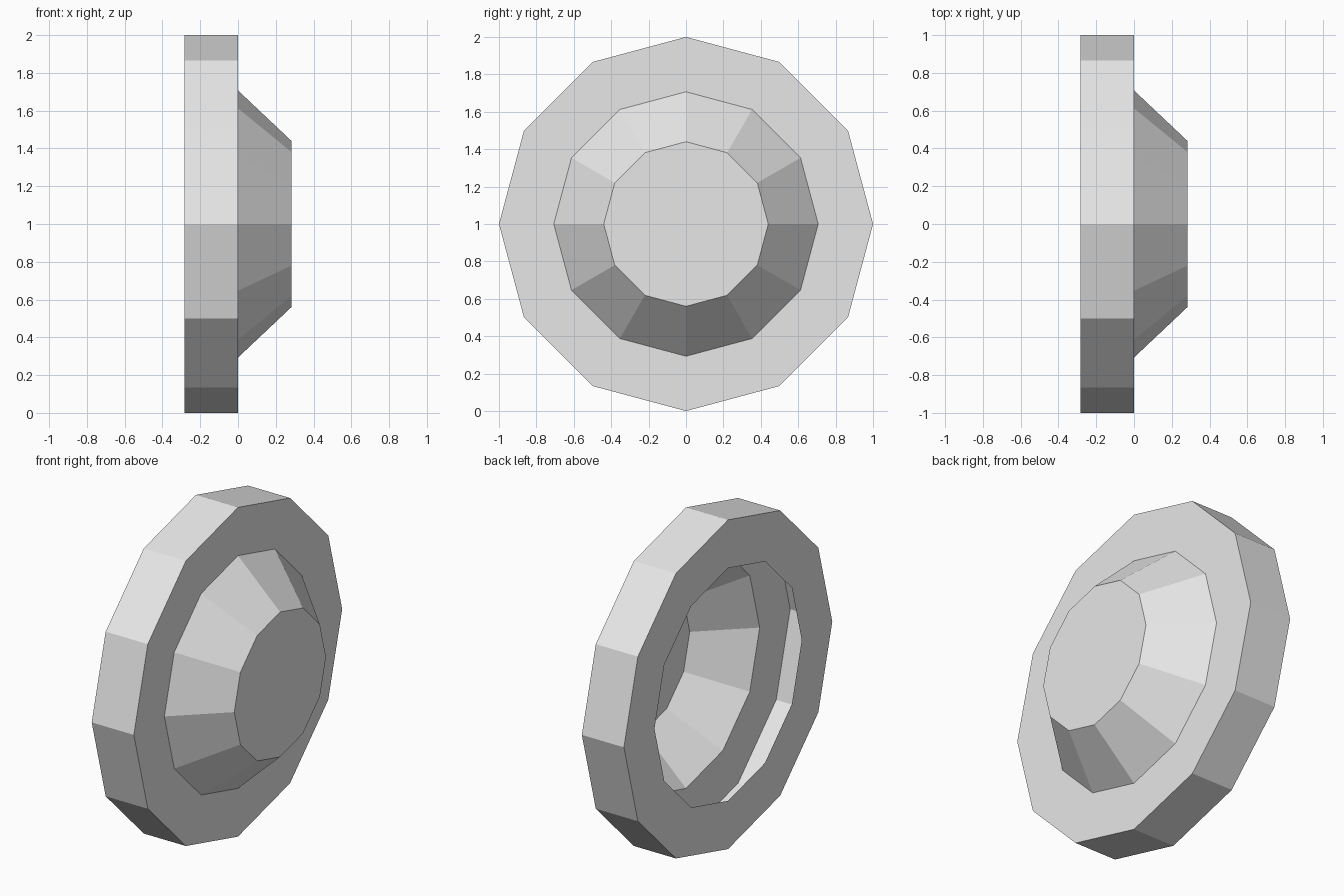
import bpy
import bmesh
from math import sin, cos, pi

SIDES = 12
HALF = 0.283       # half the total depth along x
OUTER = 1.0
OPENING = 0.707
CAP = 0.44

cube = bpy.data.objects.get("Cube")
if cube:
    bpy.data.objects.remove(cube, do_unlink=True)

grey = bpy.data.materials.new("light grey")
grey.use_nodes = True
grey.diffuse_color = (0.8, 0.8, 0.8, 1)
grey.node_tree.nodes["Principled BSDF"].inputs["Base Color"].default_value = (0.8, 0.8, 0.8, 1)


def lathe(name, profile, capped=False):
    """Sweep (x, radius) points around the x axis as flat facets."""
    bm = bmesh.new()
    rings = []
    for x, r in profile:
        angles = [2 * pi * i / SIDES for i in range(SIDES)]
        rings.append([bm.verts.new((x, r * cos(a), 1 + r * sin(a))) for a in angles])
    for a, b in zip(rings, rings[1:]):
        for i in range(SIDES):
            j = (i + 1) % SIDES
            bm.faces.new((a[i], a[j], b[j], b[i]))
    if capped:
        bm.faces.new(rings[-1])
    mesh = bpy.data.meshes.new(name)
    bm.to_mesh(mesh)
    bm.free()
    mesh.materials.append(grey)
    obj = bpy.data.objects.new(name, mesh)
    bpy.context.collection.objects.link(obj)
    return obj


# Hollow rim, open towards the hub on its inner side
lathe("rim", [(-HALF, OPENING), (-HALF, OUTER), (0, OUTER), (0, OPENING)])

# Tapered hub closed by a flat cap
lathe("hub", [(0, OPENING), (HALF, CAP)], capped=True)
